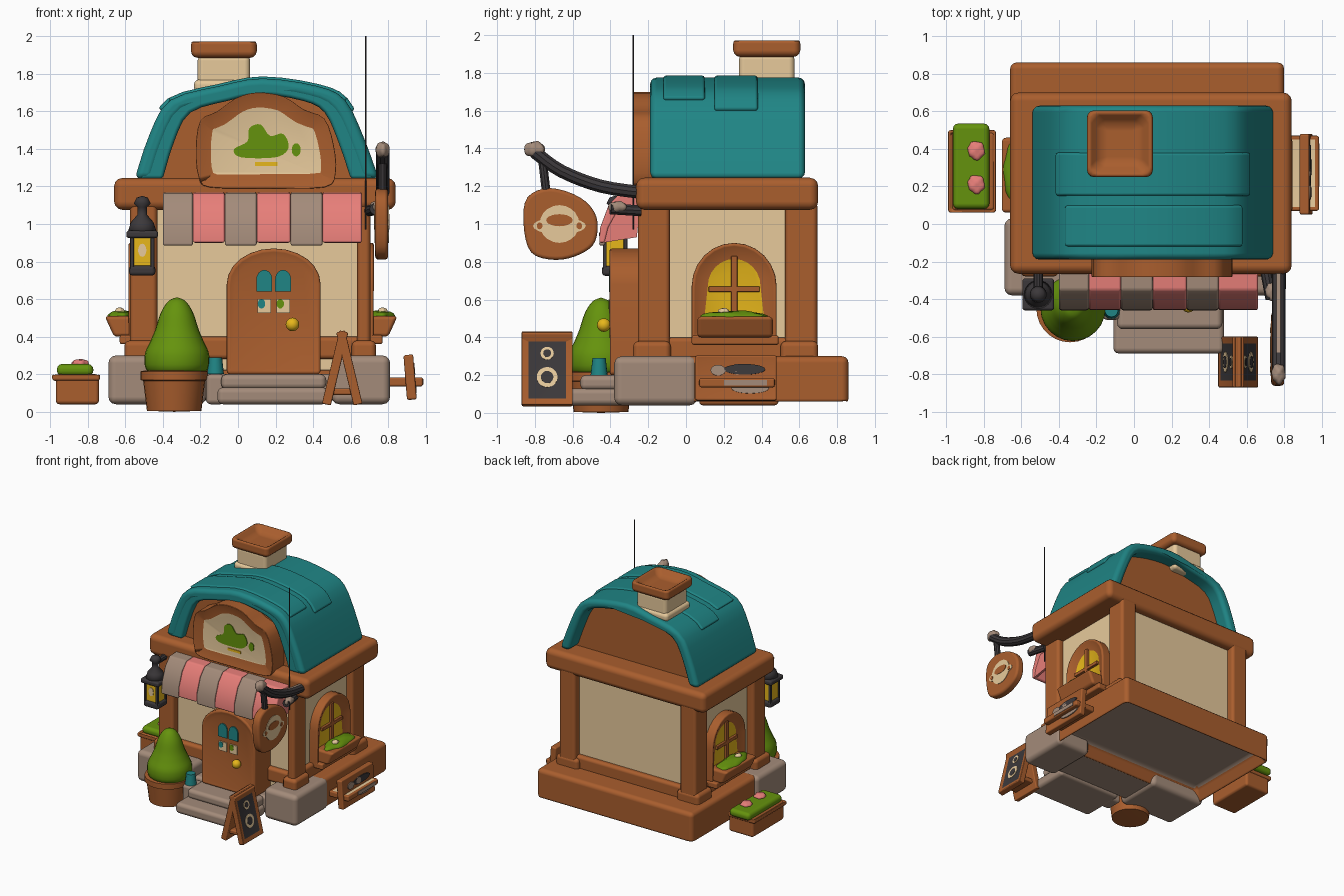
import bpy, bmesh, math
from mathutils import Vector

if "Cube" in bpy.data.objects:
    bpy.data.objects.remove(bpy.data.objects["Cube"])

# Materials
def material(name, *rgb):
    m = bpy.data.materials.new(name)
    m.use_nodes = True
    m.diffuse_color = (*rgb, 1)
    m.node_tree.nodes["Principled BSDF"].inputs["Base Color"].default_value = (*rgb, 1)
    return m

WOOD = material("brown_wood", .40, .112, .027)
TEAL = material("teal_roof", .014, .235, .235)
CREAM = material("cream_plaster", .80, .59, .33)
STONE = material("warm_grey_stone", .37, .26, .195)
PINK = material("awning_pink", .84, .22, .20)
GREEN = material("leaf_green", .13, .29, .004)
GOLD = material("golden_glass", .88, .52, .012)
DARK = material("dark_iron", .045, .04, .043)

# Helpers
def finish(name, bm, mats, bevel=0, smooth=False):
    me = bpy.data.meshes.new(name)
    bm.to_mesh(me)
    bm.free()
    for m in mats:
        me.materials.append(m)
    ob = bpy.data.objects.new(name, me)
    bpy.context.collection.objects.link(ob)
    if bevel or smooth:
        me.shade_smooth()
    else:
        bpy.ops.object.select_all(action="DESELECT")
        ob.select_set(True)
        bpy.context.view_layer.objects.active = ob
        bpy.ops.object.shade_smooth_by_angle()
    if bevel:
        mod = ob.modifiers.new("rounded", "BEVEL")
        mod.width, mod.segments, mod.harden_normals = bevel, 3, True
    return ob

def spline(pts, n=4, closed=True):
    """Smooth curve through the points."""
    p = [Vector(q) for q in pts]
    p = [p[-1], *p, p[0], p[1]] if closed else [p[0], *p, p[-1]]
    out = []
    for a, b, c, d in zip(p, p[1:], p[2:], p[3:]):
        for i in range(n):
            t = i / n
            out.append((2*b + (c-a)*t + (2*a-5*b+4*c-d)*t*t + (3*b-a-3*c+d)*t**3) / 2)
    return out if closed else out + [p[-1]]

def rect(a0, a1, b0, b1):
    return [(a0, b0), (a1, b0), (a1, b1), (a0, b1)]

def ellipse(ca, cb, ra, rb, n=20):
    return [(ca + ra*math.cos(i*math.tau/n), cb + rb*math.sin(i*math.tau/n)) for i in range(n)]

def arch(c, half, z0, z1, rise, n=12):
    return [(c-half, z0), (c+half, z0)] + [
        (c + half*math.cos(i*math.pi/n), z1-rise + rise*math.sin(i*math.pi/n)) for i in range(n+1)]

def prism(name, pts, axis, d0, d1, mat, bevel=0, inset=None):
    """Outline swept from d0 to d1; inset = (margin, depth, material) on the d0 cap."""
    place = {"x": lambda a, b, d: (d, a, b), "y": lambda a, b, d: (a, d, b),
             "z": lambda a, b, d: (a, b, d)}[axis]
    bm = bmesh.new()
    caps = [[bm.verts.new(place(a, b, d)) for a, b in pts] for d in (d0, d1)]
    f = bm.faces.new(caps[0])
    bm.faces.new(caps[1])
    for i in range(len(pts)):
        j = (i+1) % len(pts)
        bm.faces.new((caps[0][i], caps[0][j], caps[1][j], caps[1][i]))
    bmesh.ops.recalc_face_normals(bm, faces=bm.faces)
    mats = [mat]
    if inset:
        bmesh.ops.inset_region(bm, faces=[f], thickness=inset[0])
        f.normal_update()
        bmesh.ops.translate(bm, verts=f.verts, vec=-f.normal*inset[1])
        f.material_index = 1
        mats.append(inset[2])
    return finish(name, bm, mats, bevel)

def box(name, x0, x1, y0, y1, z0, z1, mat, bevel=.025, inset=None):
    return prism(name, rect(x0, x1, y0, y1), "z", z1, z0, mat, bevel, inset)

def lathe(name, x, y, profile, mat, n=24, smooth=True):
    bm = bmesh.new()
    vs = [bm.verts.new((r, 0, z)) for r, z in profile]
    bmesh.ops.spin(bm, geom=vs + [bm.edges.new(e) for e in zip(vs, vs[1:])], axis=(0, 0, 1),
                   cent=(0, 0, 0), angle=math.tau, steps=n)
    bmesh.ops.remove_doubles(bm, verts=bm.verts, dist=.0005)
    bmesh.ops.recalc_face_normals(bm, faces=bm.faces)
    bmesh.ops.translate(bm, verts=bm.verts, vec=(x, y, 0))
    return finish(name, bm, [mat], 0, smooth)

def blob(name, centre, size, mat, lump=.12):
    bm = bmesh.new()
    bmesh.ops.create_icosphere(bm, subdivisions=3, radius=1)
    for v in bm.verts:
        k = 1 + lump*math.sin(5*v.co.x + 1)*math.sin(6*v.co.y)
        v.co = Vector(centre) + Vector(c*s*k for c, s in zip(v.co, size))
    return finish(name, bm, [mat], 0, True)

def tube(name, pts, r, mat):
    cu = bpy.data.curves.new(name + "_path", "CURVE")
    cu.dimensions, cu.bevel_depth, cu.bevel_resolution, cu.use_fill_caps = "3D", r, 3, True
    sp = cu.splines.new("POLY")
    sp.points.add(len(pts)-1)
    for p, q in zip(sp.points, pts):
        p.co = (*q, 1)
    tmp = bpy.data.objects.new(name + "_path", cu)
    bm = bmesh.new()
    bm.from_mesh(tmp.to_mesh())
    bpy.data.objects.remove(tmp)
    return finish(name, bm, [mat])

# Foundation, hollow underneath, with stone blocks and steps in front
prism("foundation", rect(-.66, .80, -.02, .86), "z", .04, .30, WOOD, .035, (.09, .12, STONE))
box("stone_block_right", -.69, -.17, -.38, .03, .04, .30, STONE, .04)
box("stone_block_left", .50, .81, -.38, .06, .04, .30, STONE, .04)
box("stone_under_door", -.19, .52, -.33, .0, .06, .20, STONE)
box("lower_step", -.11, .48, -.69, -.31, .04, .13, STONE, .03)
box("upper_step", -.09, .47, -.56, -.31, .12, .20, STONE, .03)

# Walls and timber frame
box("walls", -.51, .65, -.19, .63, .22, 1.12, CREAM, .01)
box("wall_footing", -.55, .69, -.23, .67, .28, .40, WOOD)
for x0, x1, py, tag in ((-.575, -.43, -.17, "front_right"), (.635, .705, -.17, "front_left"),
                        (-.575, -.425, .61, "back_right"), (.555, .705, .61, "back_left")):
    box("post_" + tag, x0, x1, py-.085, py+.085, .28, 1.12, WOOD, .025)
    box("post_foot_" + tag, x0-.03, x1+.03, py-.11, py+.09, .27, .38, WOOD, .03)
box("cornice", -.66, .84, -.265, .70, 1.075, 1.245, WOOD, .045)

# Roof shell over a gable
top = spline([(-.55, 1.24), (-.47, 1.48), (-.36, 1.66), (-.10, 1.735), (.13, 1.775),
              (.42, 1.735), (.57, 1.66), (.67, 1.46), (.75, 1.24)], 3, False)
def scaled(pts, k, h):
    return [(.1 + (a-.1)*k, 1.24 + (b-1.24)*h) for a, b in pts]
prism("roof", top + scaled(top, .86, .87)[::-1], "y", -.19, .63, TEAL, .035)
prism("front_eave", scaled(top, .96, .96) + scaled(top, .77, .84)[::-1], "y", -.185, -.10, TEAL, .02)
for nm, part, y0, y1 in (("roof_patch", top[5:-5], .15, .38), ("roof_front_fold", top[6:-6], -.12, .10)):
    prism(nm, scaled(part, 1.03, 1.02) + scaled(part, .95, .93)[::-1], "y", y0, y1, TEAL, .015)
prism("gable", scaled(top, .88, .89), "y", -.13, .51, WOOD)

# Chimney
box("chimney_stack", -.215, .065, .28, .575, 1.67, 1.90, CREAM, .03)
box("chimney_foot", -.235, .085, .265, .59, 1.70, 1.77, CREAM, .03)
box("chimney_cap", -.25, .10, .25, .605, 1.885, 1.99, WOOD, .035, (.105, .07, WOOD))

# Shop sign on the gable
sign = spline([(-.21, 1.25), (-.225, 1.40), (-.20, 1.55), (-.11, 1.60), (-.01, 1.67), (.10, 1.70),
               (.24, 1.68), (.35, 1.61), (.46, 1.56), (.51, 1.42), (.52, 1.27), (.46, 1.195),
               (.15, 1.19), (-.15, 1.195)], 3)
prism("gable_sign", sign, "y", -.285, -.10, WOOD, .015, (.08, .025, CREAM))
leaf = spline([(.0, 1.36), (-.02, 1.40), (.05, 1.44), (.06, 1.51), (.12, 1.53), (.17, 1.47),
               (.24, 1.48), (.27, 1.41), (.22, 1.36), (.10, 1.35)], 4)
for nm, pts, m in (("sign_leaf", leaf, GREEN), ("sign_dash", rect(.09, .21, 1.31, 1.33), GOLD),
                   ("sign_small_leaf", ellipse(.31, 1.395, .024, .035), GREEN)):
    prism(nm, pts, "y", -.266, -.257, m)

# Striped awning with closed cheeks
edges = (-.40, -.24, -.07, .10, .28, .45, .66)
for i, (a, b) in enumerate(zip(edges, edges[1:])):
    drop = .885 + .015*(i % 2)
    cloth = [(-.24, 1.17), (-.35, 1.165), (-.41, 1.10), (-.455, .98), (-.46, drop),
             (-.43, drop), (-.41, .98), (-.36, 1.07), (-.24, 1.08)]
    prism(f"awning_stripe_{i+1}", cloth, "x", a, b, PINK if i % 2 else STONE, .012)
cheek = [(-.24, 1.15), (-.35, 1.15), (-.40, 1.09), (-.445, .98), (-.445, .90), (-.26, .93)]
for x, m in ((-.395, STONE), (.635, PINK)):
    prism("awning_cheek", cheek, "x", x, x+.02, m)

# Door with four panes
prism("door_frame", arch(.19, .25, .20, .87, .19), "y", -.41, -.18, WOOD, .02, (.045, .012, WOOD))
for px in (.14, .24):
    prism("door_upper_pane", arch(px, .042, .64, .755, .05), "y", -.407, -.398, TEAL)
    prism("door_lower_pane", rect(px-.036, px+.036, .525, .60), "y", -.407, -.398, CREAM)
    prism("door_pane_patch", ellipse(px-.015, .575, .02, .025), "y", -.41, -.405,
          TEAL if px < .2 else GREEN)
blob("door_knob", (.29, -.435, .465), (.036, .036, .036), GOLD, 0)

# Arched windows with flower boxes on both sides
for s, tag in ((1, "left"), (-1, "right")):
    X = lambda d: .07 + s*d
    def side_box(nm, d0, d1, y0, y1, z0, z1, m, bev=.012):
        box(f"{nm}_{tag}", min(X(d0), X(d1)), max(X(d0), X(d1)), y0, y1, z0, z1, m, bev)
    prism("window_" + tag, arch(.255, .225, .38, .90, .23), "x", X(.66), X(.50), WOOD, .02,
          (.085, .04, GOLD))
    side_box("window_mullion", .60, .64, .238, .272, .45, .83, WOOD, .005)
    side_box("window_crossbar", .60, .64, .12, .39, .64, .67, WOOD, .005)
    prism("window_box_" + tag, [(X(.60), .40), (X(.73), .40), (X(.78), .51), (X(.60), .51)],
          "y", .06, .46, WOOD, .02)
    side_box("window_box_ledge", .56, .70, .03, .49, .36, .41, WOOD)
    blob("window_leaves_" + tag, (X(.69), .26, .505), (.075, .18, .035), GREEN)
    blob("window_flower_" + tag, (X(.70), .20, .535), (.025, .03, .02), CREAM)

# Lantern
lx, ly = -.51, -.375
box("lantern_base", lx-.07, lx+.07, ly-.07, ly+.07, .725, .78, DARK, .02)
box("lantern_glass", lx-.055, lx+.055, ly-.055, ly+.055, .77, .93, GOLD, .008)
prism("lantern_glow", ellipse(lx, .86, .022, .035), "y", ly-.06, ly-.052, CREAM)
for dx in (-.055, .055):
    for dy in (-.055, .055):
        box("lantern_bar", lx+dx-.01, lx+dx+.01, ly+dy-.01, ly+dy+.01, .76, .94, DARK, .003)
box("lantern_brim", lx-.085, lx+.085, ly-.085, ly+.085, .925, .965, DARK, .015)
lathe("lantern_cap", lx, ly, [(0, .95), (.08, .95), (.06, 1.01), (.025, 1.05), (.025, 1.09),
                              (.045, 1.11), (.03, 1.14), (0, 1.15)], DARK)
tube("lantern_bracket", [(lx, ly, 1.09), (lx, -.20, 1.09)], .025, DARK)

# Hanging sign on an iron arm, and thin mast
ax = .77
arm = tube("sign_arm", spline([(ax, -.22, 1.165), (ax, -.45, 1.20), (ax, -.66, 1.28),
                               (ax, -.80, 1.38)], 4, False), .036, DARK)
arm.data.materials.append(STONE)
for p in arm.data.polygons:
    p.material_index = int(p.normal.z > .85)
blob("arm_tip", (ax, -.80, 1.395), (.037, .055, .042), STONE)
tube("sign_hanger", [(ax, -.76, 1.34), (ax, -.74, 1.17)], .024, DARK)
tube("arm_brace", [(.70, -.24, 1.07), (.73, -.40, 1.08)], .03, DARK)
blob("brace_tip", (.73, -.36, 1.09), (.03, .05, .03), STONE)
disc = spline([(-.86, 1.0), (-.84, 1.14), (-.72, 1.19), (-.56, 1.14), (-.475, 1.04), (-.48, .91),
               (-.56, .84), (-.69, .81), (-.82, .85)], 4)
prism("hanging_sign", disc, "x", .73, .80, WOOD, .02)
for x0, x1, x2 in ((.798, .804, .807), (.732, .726, .723)):
    prism("cup_emblem", ellipse(-.67, 1.0, .105, .10), "x", x0, x1, CREAM)
    prism("cup_handles", ellipse(-.67, .99, .14, .045), "x", x0, x1, CREAM)
    for y, z, ry, rz in ((-.67, 1.02, .07, .032), (-.775, .99, .015, .018), (-.565, .99, .015, .018)):
        prism("cup_opening", ellipse(y, z, ry, rz), "x", x1 - (x2-x1), x2, WOOD)
tube("thin_mast", [(.68, -.28, .97), (.68, -.28, 2.0)], .004, DARK)

# Folding chalk board
for s in (1, -1):
    parts = [prism("chalk_board", rect(-.87, -.60, 0, .40), "x", .02*s, -.03*s, WOOD, .008,
                   (.05, .008, DARK))]
    for cz, r in ((.15, .055), (.28, .035)):
        parts.append(prism("chalk_mark", ellipse(-.735, cz, r, r), "x", .016*s, .008*s, CREAM))
        parts.append(prism("chalk_gap", ellipse(-.735, cz, r*.6, r*.6), "x", .018*s, .01*s, DARK))
    for ob in parts:
        ob.location = (.555 + .09*s, 0, .04)
        ob.rotation_euler.y = -.235*s
box("chalk_board_spreader", .48, .63, -.84, -.63, .09, .125, WOOD, .01)

# Leaning board and shelf beside the left wall
menu = [prism("side_board", rect(.05, .48, 0, .24), "x", .02, -.035, WOOD, .012, (.04, .008, WOOD))]
menu += [prism("side_board_patch", ellipse(y, z, ry, .028), "x", .02, .01, m)
         for y, z, ry, m in ((.31, .165, .11, DARK), (.17, .16, .04, STONE), (.27, .165, .03, STONE),
                             (.34, .065, .10, STONE))]
for ob in menu:
    ob.location, ob.rotation_euler.y = (.935, 0, .065), -.08
box("side_shelf", .80, .985, .07, .47, .135, .185, WOOD, .012, (.03, .004, CREAM))
prism("side_shelf_patch", rect(.20, .43, .145, .175), "x", .988, .98, STONE)

# Flower box beside the right wall
box("ground_flower_box", -.97, -.74, .07, .49, .04, .20, WOOD, .02)
box("flower_box_rim", -.99, -.735, .06, .50, .165, .205, WOOD, .015, (.03, .02, GREEN))
box("flower_box_leaves", -.965, -.77, .08, .535, .19, .255, GREEN, .03)
for y in (.21, .39):
    blob("pink_flower", (-.84, y, .258), (.045, .05, .022), PINK)

# Potted shrub and watering can
lathe("shrub_pot", -.34, -.45, [(0, 0), (.145, .005), (.165, .165), (.18, .17), (.18, .215),
                                (.155, .22), (0, .205)], WOOD, 28, False)
lathe("shrub", -.325, -.45, spline([(0, .19), (.15, .21), (.172, .30), (.14, .38), (.115, .44),
                                    (.085, .53), (.045, .59), (0, .61)], 4, False), GREEN)
box("can_stand", -.17, -.07, -.51, -.36, .04, .20, STONE)
lathe("watering_can", -.12, -.46, [(0, .20), (.045, .20), (.035, .29), (0, .29)], TEAL, 16, False)
